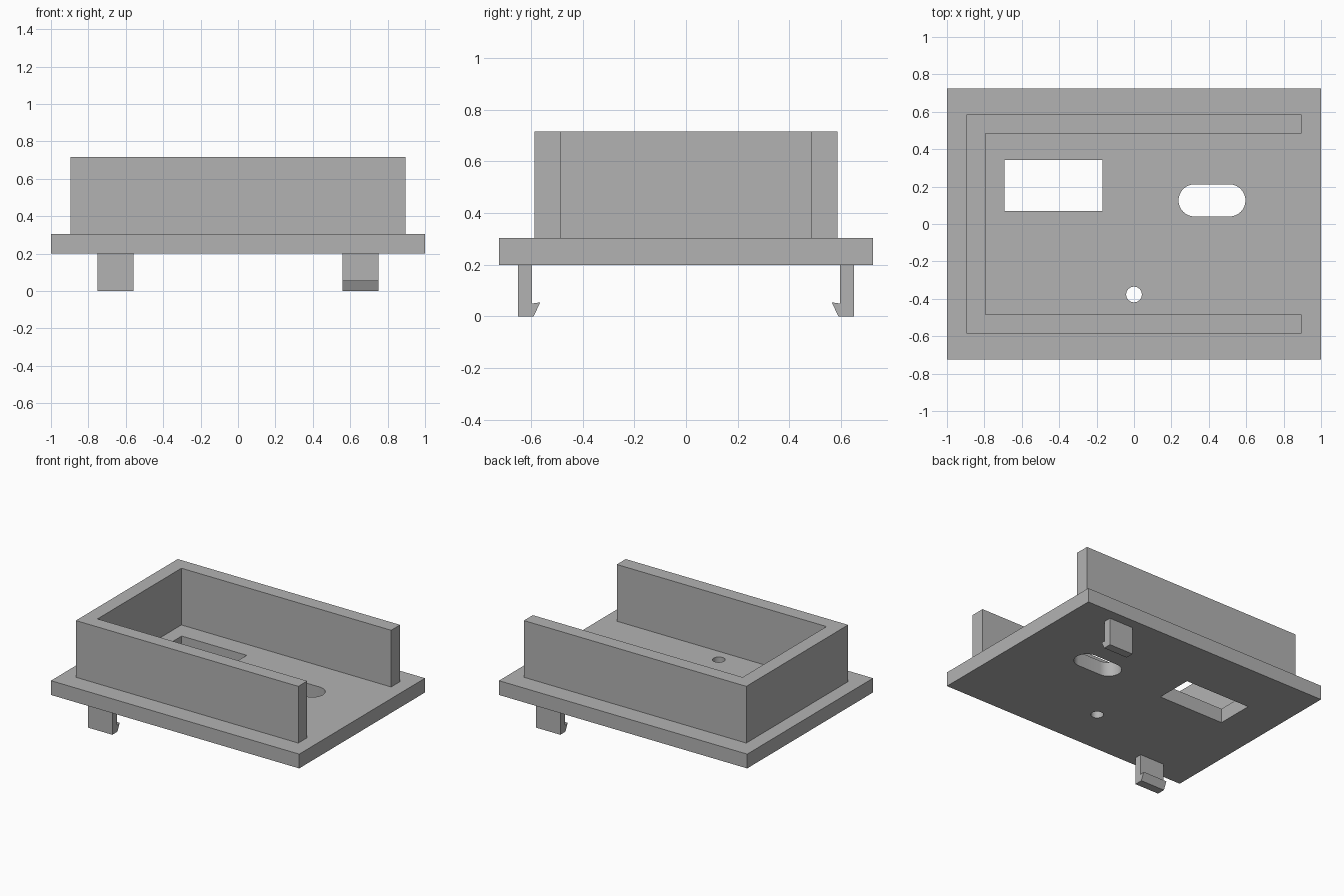
import bpy, bmesh
from math import cos, sin, pi, radians

cube = bpy.data.objects.get("Cube")
if cube:
    bpy.data.objects.remove(cube, do_unlink=True)

grey = bpy.data.materials.new("plain grey")
grey.use_nodes = True
COLOUR = (0.45, 0.45, 0.45, 1)
grey.diffuse_color = COLOUR
grey.node_tree.nodes["Principled BSDF"].inputs["Base Color"].default_value = COLOUR


def rect(x0, x1, y0, y1):
    return [(x0, y0), (x1, y0), (x1, y1), (x0, y1)]


def slot(x, y, radius, half_run=0.0, steps=16):
    """Circle outline, stretched along x into a rounded slot."""
    points = []
    for side, start in ((1, -pi / 2), (-1, pi / 2)):
        last = steps + 1 if half_run else steps
        for i in range(last):
            a = start + pi * i / steps
            points.append((x + side * half_run + radius * cos(a), y + radius * sin(a)))
    return points


def extrude(name, outlines, depth, location, rotation=(0, 0, 0)):
    """Solid from an outer outline and optional hole outlines, centred on its depth."""
    curve = bpy.data.curves.new(name + " profile", "CURVE")
    curve.dimensions = "2D"
    curve.fill_mode = "BOTH"
    curve.extrude = depth / 2
    for outline in outlines:
        spline = curve.splines.new("POLY")
        spline.points.add(len(outline) - 1)
        for point, (x, y) in zip(spline.points, outline):
            point.co = (x, y, 0, 1)
        spline.use_cyclic_u = True
    helper = bpy.data.objects.new(name + " helper", curve)
    bpy.context.collection.objects.link(helper)
    bpy.context.view_layer.update()
    graph = bpy.context.evaluated_depsgraph_get()
    mesh = bpy.data.meshes.new_from_object(helper.evaluated_get(graph))
    bpy.data.objects.remove(helper, do_unlink=True)
    bpy.data.curves.remove(curve)

    # Weld caps to sides and merge the flat triangles
    bm = bmesh.new()
    bm.from_mesh(mesh)
    bmesh.ops.remove_doubles(bm, verts=bm.verts, dist=0.0005)
    bmesh.ops.dissolve_limit(bm, angle_limit=radians(1), verts=bm.verts, edges=bm.edges)
    bmesh.ops.recalc_face_normals(bm, faces=bm.faces)
    bm.to_mesh(mesh)
    bm.free()
    mesh.name = name
    mesh.materials.clear()
    mesh.materials.append(grey)
    obj = bpy.data.objects.new(name, mesh)
    obj.location = location
    obj.rotation_euler = rotation
    bpy.context.collection.objects.link(obj)
    bpy.ops.object.select_all(action="DESELECT")
    bpy.context.view_layer.objects.active = obj
    obj.select_set(True)
    bpy.ops.object.shade_smooth_by_angle(angle=radians(30))
    return obj


BASE, FLOOR, TOP = 0.2, 0.304, 0.717

# Base plate with window, rounded slot and round hole
extrude("base_plate",
        [rect(-1, 1, -0.724, 0.724),
         rect(-0.693, -0.169, 0.07, 0.342),
         slot(0.417, 0.126, 0.086, 0.093),
         slot(0, -0.377, 0.042)],
        FLOOR - BASE, (0, 0, (BASE + FLOOR) / 2))

# Three-sided wall, open towards +x
OUT, IN = 0.586, 0.483
wall = [(0.896, -OUT), (0.896, -IN), (-0.794, -IN), (-0.794, IN),
        (0.896, IN), (0.896, OUT), (-0.896, OUT), (-0.896, -OUT)]
extrude("surrounding_wall", [wall], TOP - FLOOR, (0, 0, (TOP + FLOOR) / 2))

# Hooked clips under opposite corners, each turned half round from the other
clip = [(-0.65, 0), (-0.59, 0), (-0.564, 0.055), (-0.596, 0.05),
        (-0.596, BASE), (-0.65, BASE)]
for name, x, turn in (("front_clip", -0.655, 90), ("back_clip", 0.655, 270)):
    extrude(name, [clip], 0.194, (x, 0, 0), (radians(90), 0, radians(turn)))
